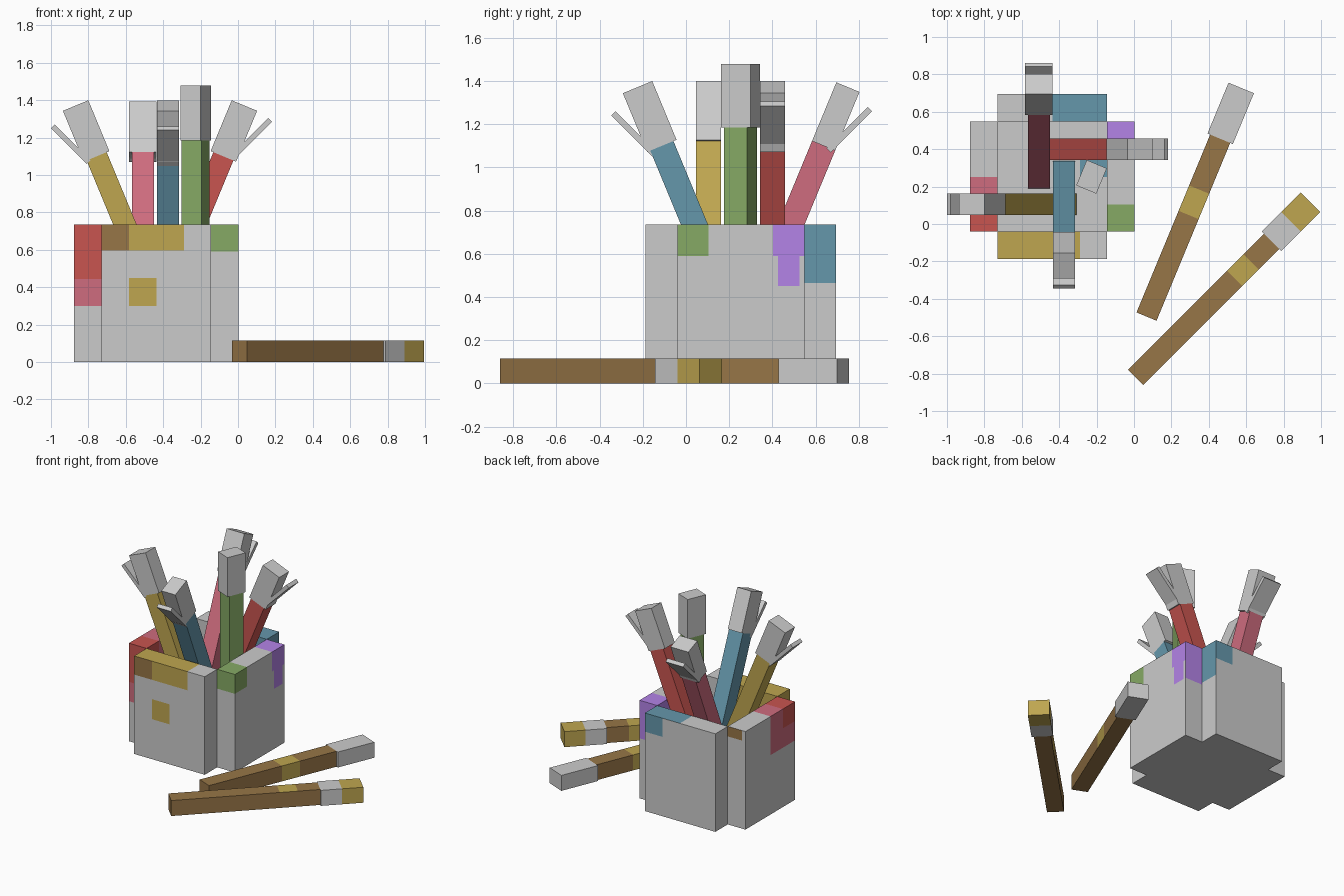
import bpy, bmesh, math
from mathutils import Matrix, Vector

cube = bpy.data.objects.get("Cube")
if cube:
    bpy.data.objects.remove(cube, do_unlink=True)

U = 0.147          # basic grid unit
S = 0.058          # half width of a handle
W = U / 2          # half width of the wide side of a head
ANY = (-9, 9)

COLOURS = {
    "grey": (0.60, 0.60, 0.60), "yellow": (0.52, 0.38, 0.08),
    "brown": (0.31, 0.18, 0.063), "red": (0.58, 0.09, 0.08),
    "pink": (0.62, 0.15, 0.21), "green": (0.24, 0.40, 0.13),
    "blue": (0.13, 0.31, 0.41), "purple": (0.50, 0.25, 0.88),
}
MATS = {}
for cname, rgb in COLOURS.items():
    m = bpy.data.materials.new(cname)
    m.use_nodes = True
    m.diffuse_color = (*rgb, 1)
    m.node_tree.nodes["Principled BSDF"].inputs["Base Color"].default_value = (*rgb, 1)
    MATS[cname] = m


def box(name, lo, hi, colour, matrix=None, paint=()):
    """Box from lo to hi; paint = (colour, x range, y range, z range) regions,
    cut into the surface, later ones covering earlier ones."""
    bm = bmesh.new()
    bmesh.ops.create_cube(bm, size=1)
    lo, hi = Vector(lo), Vector(hi)
    for v in bm.verts:
        v.co = Vector([lo[i] + (v.co[i] + 0.5) * (hi[i] - lo[i]) for i in range(3)])
    for axis in range(3):
        n = Vector([float(i == axis) for i in range(3)])
        for c in {b for p in paint for b in p[axis + 1]}:
            if lo[axis] + 0.003 < c < hi[axis] - 0.003:
                geom = bm.verts[:] + bm.edges[:] + bm.faces[:]
                bmesh.ops.bisect_plane(bm, geom=geom, plane_co=n * c, plane_no=n)
    names = list(dict.fromkeys([colour] + [p[0] for p in paint]))
    for f in bm.faces:
        c = f.calc_center_median()
        for p in paint:
            if all(p[i + 1][0] - 0.001 < c[i] < p[i + 1][1] + 0.001 for i in range(3)):
                f.material_index = names.index(p[0])
    me = bpy.data.meshes.new(name)
    bm.to_mesh(me)
    bm.free()
    for n in names:
        me.materials.append(MATS[n])
    ob = bpy.data.objects.new(name, me)
    bpy.context.scene.collection.objects.link(ob)
    if matrix:
        ob.matrix_world = matrix
    return ob


# Pot: a floor block and four walls set outside its edges
X0, X1, X2, X3 = -0.877, -0.73, -0.145, 0.002
Y0, Y1, Y2, Y3 = -0.187, -0.04, 0.548, 0.695
H = 0.735
box("pot_floor", (X1, Y1, 0), (X2, Y2, U), "grey",
    paint=[("blue", (-0.29, 9), (0.25, 0.40), (U, 9))])
box("pot_front_wall", (X1, Y0, 0), (X2, Y1, H), "grey", paint=[
    ("yellow", (-9, -0.29), ANY, (0.595, 9)),
    ("brown", (-9, -0.583), (-9, Y0), (0.595, H)),
    ("yellow", (-0.583, -0.436), (-9, Y0), (0.30, 0.45))])
box("pot_back_wall", (X1, Y2, 0), (X2, Y3, H), "grey", paint=[
    ("blue", (-0.29, 9), ANY, (0.595, 9)),
    ("blue", (-0.436, 9), ANY, (H, 9)),
    ("blue", (X2, 9), ANY, (0.465, 9))])
box("pot_right_wall", (X0, Y1, 0), (X1, Y2, H), "grey", paint=[
    ("red", ANY, (-9, 0.105), (0.59, 9)),
    ("pink", ANY, (0.105, 0.25), (0.59, 9)),
    ("pink", (-9, X0), (-9, 0.25), (0.445, 0.59)),
    ("red", ANY, (-9, Y1), (0.445, 9)),
    ("pink", ANY, (-9, Y1), (0.30, 0.445)),
    ("brown", (-0.85, X1), (Y2, 9), (0.66, 9))])
box("pot_left_wall", (X2, Y1, 0), (X3, Y2, H), "grey", paint=[
    ("green", ANY, (-9, 0.105), (0.59, 9)),
    ("purple", ANY, (0.402, 9), (0.59, 9)),
    ("purple", (X3, 9), (0.425, 0.525), (0.45, 0.59)),
    ("purple", ANY, (Y2, 9), (0.45, 9))])


def brush(name, base, turn, tilt, colour, wide_y=False, prong=None,
          handle_paint=(), head_paint=()):
    """Square handle with a broader head; prong = outer end of a thin side
    blade, measured outward and upward from the foot of the head."""
    rz = Matrix.Rotation(math.radians(turn), 4, 'Z')
    mat = Matrix.Translation(base) @ rz @ Matrix.Rotation(math.radians(tilt), 4, 'Y')
    hx, hy = (S, W) if wide_y else (W, S)
    box(name + "_handle", (-S, -S, 0), (S, S, 7 * U), colour, mat, handle_paint)
    box(name + "_head", (-hx, -hy, 7 * U), (hx, hy, 9 * U), "grey", mat, head_paint)
    if prong:
        foot = mat @ Vector((0, 0, 7 * U))
        pm = (Matrix.Translation(foot) @ rz @ Matrix.Translation((prong[0], 0, prong[1]))
              @ Matrix.Rotation(math.radians(45), 4, 'Y'))
        box(name + "_side_blade", (-0.014, -hy, -0.27), (0.014, hy, 0), "grey", pm)


# Brushes standing in the pot
brush("yellow_brush", (-0.362, 0.105, 0.149), 180, 22.5, "yellow", prong=(0.234, 0.16))
brush("red_brush", (-0.472, 0.40, 0.149), 0, 22.5, "red", prong=(0.25, 0.195))
brush("blue_brush", (-0.374, 0.282, 0.149), -90, 22.5, "blue", prong=(0.224, 0.15))
brush("pink_brush", (-0.508, 0.243, 0.149), 90, 22.5, "pink", True, prong=(0.215, 0.17))
brush("green_brush", (-0.227, 0.252, 0.156), -22.5, 0, "green", True)

# Brushes lying on the ground, with bands of paint left bare underneath
brush("lying_back_brush", (0.067, -0.495, S), 67.5, 90, "brown", True, handle_paint=[
    ("yellow", ANY, ANY, (4 * U, 5 * U)),
    ("brown", (S, 9), ANY, ANY)])
brush("lying_front_brush", (0.008, -0.82, S), 45, 90, "brown", True, handle_paint=[
    ("yellow", ANY, ANY, (5.1 * U, 5.95 * U)),
    ("brown", (S, 9), ANY, ANY),
    ("brown", ANY, (-9, -S), ANY)],
    head_paint=[("yellow", ANY, ANY, (8 * U, 9))])
